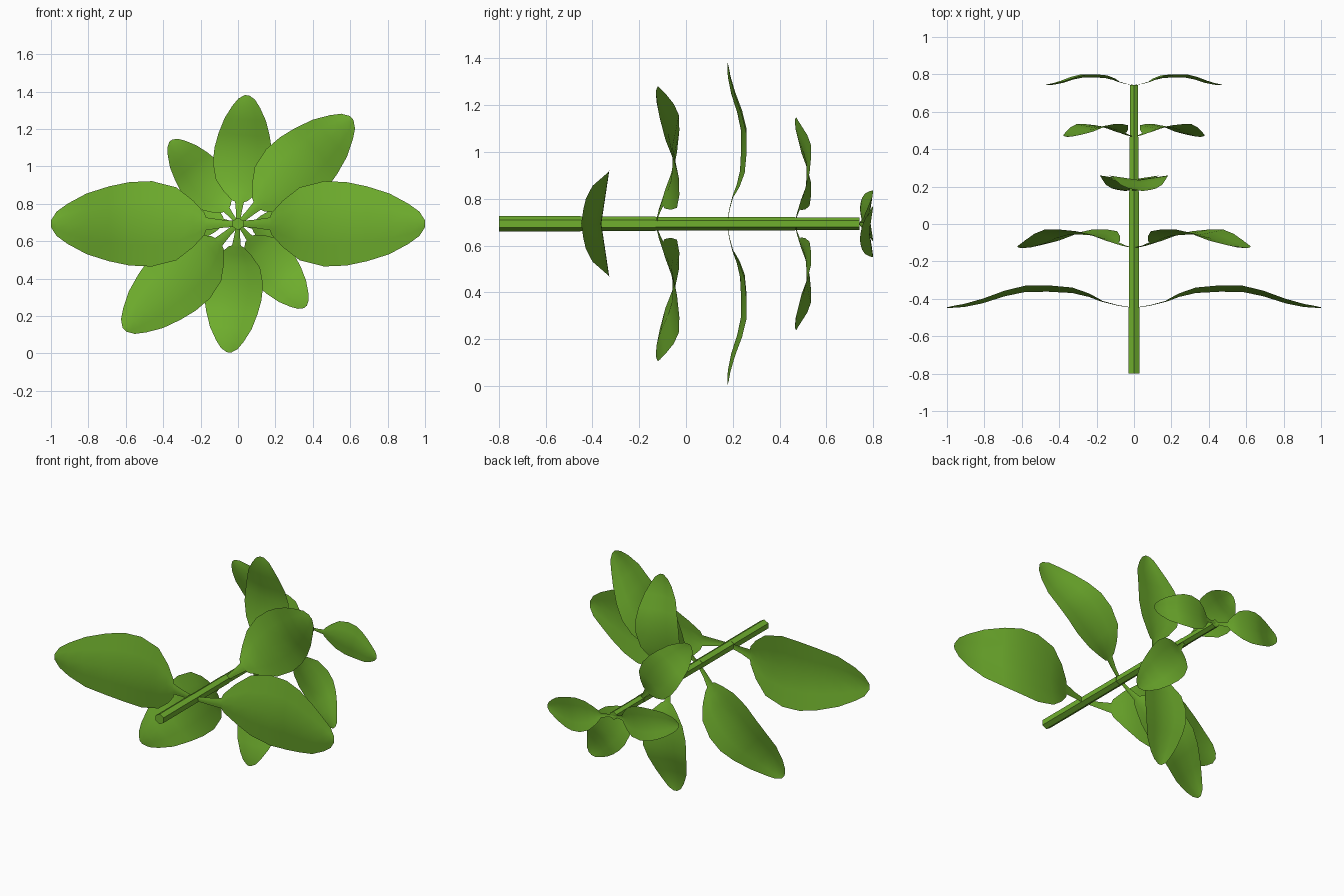
import bpy, bmesh, math
from mathutils import Matrix, Vector

cube = bpy.data.objects.get("Cube")
if cube:
    bpy.data.objects.remove(cube, do_unlink=True)

green = bpy.data.materials.new("leaf green")
green.use_nodes = True
COLOUR = (0.162, 0.434, 0.027, 1)
green.diffuse_color = COLOUR
green.node_tree.nodes["Principled BSDF"].inputs["Base Color"].default_value = COLOUR

AXIS_Z = 0.693
NODES = [-0.45, -0.13, 0.175, 0.465, 0.742]   # where leaf pairs join the stem
SHRINK = 0.83                                 # each pair is smaller than the last
TURN = math.radians(43)                       # and turned around the stem
FOLD = 0.15                                   # how far the blade edges fold back

# Leaf outline: distance along the midrib, half width, rise of the midrib
OUTLINE = [
    (0.0, 0.014, 0.0), (0.09, 0.022, 0.014), (0.17, 0.034, 0.034),
    (0.18, 0.06, 0.037), (0.24, 0.125, 0.06), (0.33, 0.195, 0.081),
    (0.46, 0.228, 0.088), (0.58, 0.223, 0.087), (0.69, 0.2, 0.064),
    (0.81, 0.162, 0.026), (0.91, 0.108, 0.006), (0.97, 0.065, 0.002),
    (1.0, 0.018, 0.002),
]
ACROSS = (-1, -0.5, 0, 0.5, 1)


def add_object(name, bm, smooth):
    mesh = bpy.data.meshes.new(name)
    bm.to_mesh(mesh)
    bm.free()
    mesh.materials.append(green)
    for face in mesh.polygons:
        face.use_smooth = smooth
    obj = bpy.data.objects.new(name, mesh)
    bpy.context.collection.objects.link(obj)
    return obj


def add_leaf(name, y, size, angle):
    """Folded, arched sheet with a flat stalk, pointing out from the stem."""
    bm = bmesh.new()
    rows = []
    for along, half, rise in OUTLINE:
        rows.append([bm.verts.new((along, rise + FOLD * half * abs(v), half * v))
                     for v in ACROSS])
    for a, b in zip(rows, rows[1:]):
        for i in range(len(ACROSS) - 1):
            bm.faces.new((a[i], b[i], b[i + 1], a[i + 1]))
    place = (Matrix.Translation((0, y, AXIS_Z))
             @ Matrix.Rotation(-angle, 4, 'Y') @ Matrix.Scale(size, 4))
    bm.transform(place)
    add_object(name, bm, True)


def add_internode(name, start, end, radius):
    """Six-sided length of stem along y."""
    bm = bmesh.new()
    bmesh.ops.create_cone(bm, cap_ends=True, segments=6, radius1=radius,
                          radius2=radius, depth=end - start)
    bm.transform(Matrix.Translation((0, (start + end) / 2, AXIS_Z))
                 @ Matrix.Rotation(math.radians(90), 4, 'X'))
    add_object(name, bm, False)


# Stem, a little thinner after each pair of leaves
ends = [-0.8] + NODES
for k in range(len(NODES)):
    add_internode(f"stem_part_{k + 1}", ends[k], ends[k + 1], 0.033 - 0.0017 * k)

# Opposite pairs of leaves
for k, y in enumerate(NODES):
    for side in range(2):
        add_leaf(f"leaf_pair_{k + 1}_{'ab'[side]}", y, SHRINK ** k,
                 k * TURN + side * math.pi)
